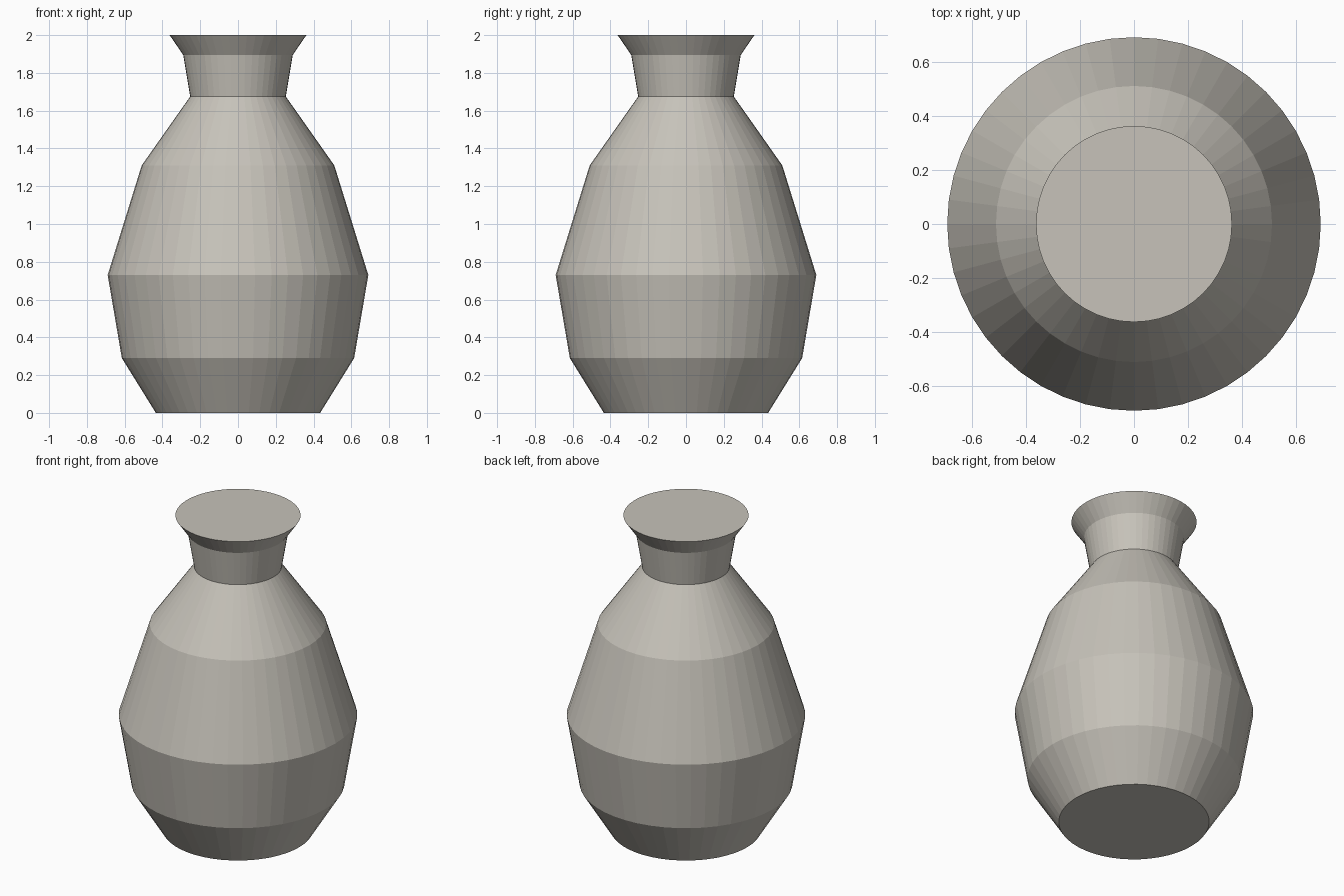
import bpy
import bmesh
import math

if "Cube" in bpy.data.objects:
    bpy.data.objects.remove(bpy.data.objects["Cube"])

SIDES = 48

# Outline from foot to rim: (radius, height)
PROFILE = [
    (0.435, 0.0),    # foot
    (0.615, 0.29),   # lower belly
    (0.69, 0.73),    # widest belly
    (0.51, 1.31),    # shoulder
    (0.253, 1.675),  # neck base
    (0.29, 1.895),   # neck top
    (0.362, 2.0),    # flared rim
]

clay = bpy.data.materials.new("warm grey clay")
clay.diffuse_color = (0.57, 0.545, 0.49, 1.0)
clay.use_nodes = True
clay.node_tree.nodes["Principled BSDF"].inputs["Base Color"].default_value = clay.diffuse_color


def lathe(name, profile, sides, material):
    """Flat-faced turned solid, closed at both ends."""
    bm = bmesh.new()
    rings = []
    for r, z in profile:
        rings.append([bm.verts.new((r * math.cos(math.tau * i / sides),
                                    r * math.sin(math.tau * i / sides), z))
                      for i in range(sides)])
    for low, high in zip(rings, rings[1:]):
        for i in range(sides):
            j = (i + 1) % sides
            bm.faces.new((low[i], low[j], high[j], high[i]))
    bm.faces.new(rings[0][::-1])   # base
    bm.faces.new(rings[-1])        # closed mouth
    mesh = bpy.data.meshes.new(name)
    bm.to_mesh(mesh)
    bm.free()
    mesh.materials.append(material)
    obj = bpy.data.objects.new(name, mesh)
    bpy.context.collection.objects.link(obj)
    return obj


lathe("vase_body", PROFILE, SIDES, clay)
